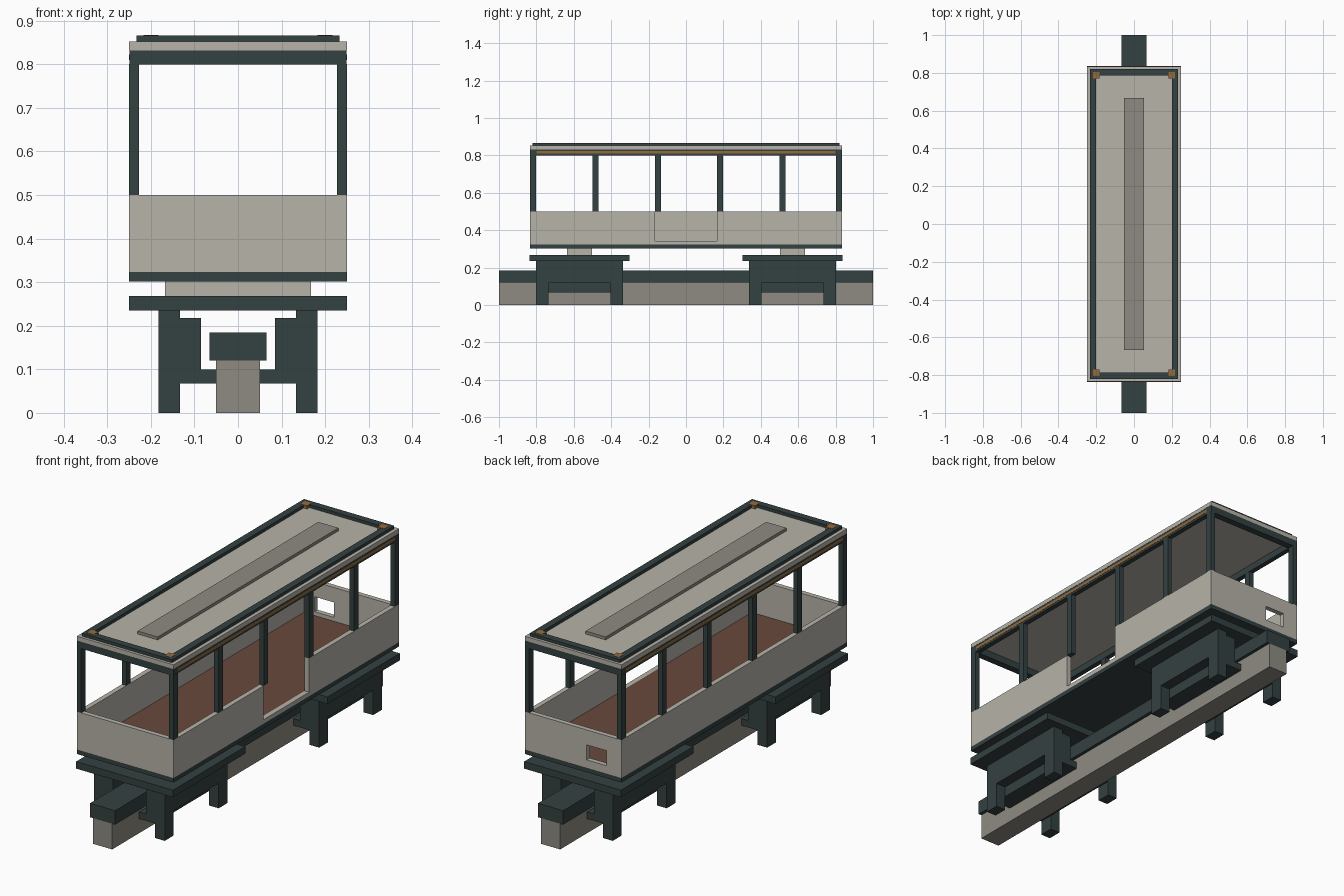
import bpy, bmesh

if "Cube" in bpy.data.objects:
    bpy.data.objects.remove(bpy.data.objects["Cube"])


def material(name, rgb):
    def lin(c):
        c /= 255
        return c / 12.92 if c < 0.04045 else ((c + 0.055) / 1.055) ** 2.4
    m = bpy.data.materials.new(name)
    m.diffuse_color = (*[lin(c) for c in rgb], 1)
    m.use_nodes = True
    m.node_tree.nodes["Principled BSDF"].inputs["Base Color"].default_value = m.diffuse_color
    return m


DARK = material("dark slate", (52, 65, 65))
LIGHT = material("warm light grey", (183, 179, 169))
GREY = material("concrete grey", (141, 139, 129))
BROWN = material("floor brown", (104, 73, 60))
COPPER = material("copper", (150, 106, 58))


def boxes(name, mat, extents):
    """One object from (x0, x1, y0, y1, z0, z1) boxes."""
    bm = bmesh.new()
    for x0, x1, y0, y1, z0, z1 in extents:
        x0, x1 = sorted((x0, x1))
        y0, y1 = sorted((y0, y1))
        for v in bmesh.ops.create_cube(bm, size=1)["verts"]:
            v.co = (x1 if v.co.x > 0 else x0, y1 if v.co.y > 0 else y0, z1 if v.co.z > 0 else z0)
    me = bpy.data.meshes.new(name)
    bm.to_mesh(me)
    bm.free()
    me.materials.append(mat)
    ob = bpy.data.objects.new(name, me)
    bpy.context.collection.objects.link(ob)
    return ob


def cut(ob, extent):
    """Subtract a box from an object."""
    cutter = boxes("cutter", ob.data.materials[0], [extent])
    mod = ob.modifiers.new("cut", 'BOOLEAN')
    mod.operation, mod.solver, mod.object = 'DIFFERENCE', 'EXACT', cutter
    bpy.context.view_layer.objects.active = ob
    bpy.ops.object.modifier_apply(modifier=mod.name)
    bpy.data.objects.remove(cutter)


def ring(x, y, wx, wy, z0, z1):
    """Four bars making a rectangular frame."""
    return [(-x, x, s * (y - wy), s * y, z0, z1) for s in (-1, 1)] + \
           [(s * (x - wx), s * x, -y + wy, y - wy, z0, z1) for s in (-1, 1)]


W, L, T = 0.25, 0.833, 0.023   # body half width, half length, wall thickness

# Track beam
boxes("track_beam", GREY, [(-0.05, 0.05, -1, 1, 0, 0.12)])
boxes("track_rail", DARK, [(-0.065, 0.065, -1, 1, 0.12, 0.185)])

# Two bogies straddling the beam
for label, c in (("front", -0.57), ("rear", 0.57)):
    y0, y1 = c - 0.232, c + 0.232
    for side, s in (("left", -1), ("right", 1)):
        frame = boxes(f"{label}_{side}_bogie_frame", DARK, [(s * 0.133, s * 0.183, y0, y1, 0, 0.235)])
        cut(frame, (s * 0.12, s * 0.2, y0 + 0.066, y1 - 0.066, -0.1, 0.117))
        guide = boxes(f"{label}_{side}_guide", DARK, [(s * 0.05, s * 0.133, y0, y1, 0.068, 0.218)])
        cut(guide, (s * 0.04, s * 0.085, y0 - 0.1, y1 + 0.1, 0.1, 0.3))
    boxes(f"{label}_bogie_platform", DARK, [(-W, W, c - 0.267, c + 0.267, 0.235, 0.268)])
    boxes(f"{label}_bolster", LIGHT, [(-0.167, 0.167, c - 0.067, c + 0.067, 0.268, 0.302)])

# Body: underframe, floor, walls with a doorway and a rear opening
boxes("underframe", DARK, [(-W, W, -L, L, 0.302, 0.323)])
boxes("floor", BROWN, [(-W + T, W - T, -L + T, L - T, 0.323, 0.342)])
walls = boxes("body_walls", LIGHT, [(-W, W, -L, L, 0.323, 0.5)])
cut(walls, (-W + T, W - T, -L + T, L - T, 0.3, 0.6))
cut(walls, (W - 0.05, W + 0.05, -0.167, 0.167, 0.342, 0.6))
cut(walls, (-0.172, -0.07, L - 0.05, L + 0.05, 0.36, 0.43))

# Window posts and the rail they carry
starts = [-L + i / 3 for i in range(5)] + [L - 0.032]
boxes("window_posts", DARK, [(s * (W - T), s * W, y, y + 0.032, 0.5, 0.801)
                             for s in (-1, 1) for y in starts])
boxes("top_rail", DARK, ring(W - 0.001, L, T, 0.032, 0.8, 0.832))
boxes("side_trim", COPPER, [(s * (W - 0.003), s * W, -0.8, 0.8, 0.81, 0.823) for s in (-1, 1)])

# Roof with raised border, corner caps and centre strip
boxes("roof", LIGHT, [(-W, W, -L, L, 0.832, 0.852)])
boxes("roof_border", DARK, ring(0.233, 0.82, 0.033, 0.033, 0.852, 0.866))
boxes("roof_corner_caps", COPPER, [(sx * 0.182, sx * 0.217, sy * 0.77, sy * 0.804, 0.852, 0.867)
                                   for sx in (-1, 1) for sy in (-1, 1)])
boxes("roof_strip", GREY, [(-0.052, 0.052, -0.667, 0.667, 0.852, 0.866)])
